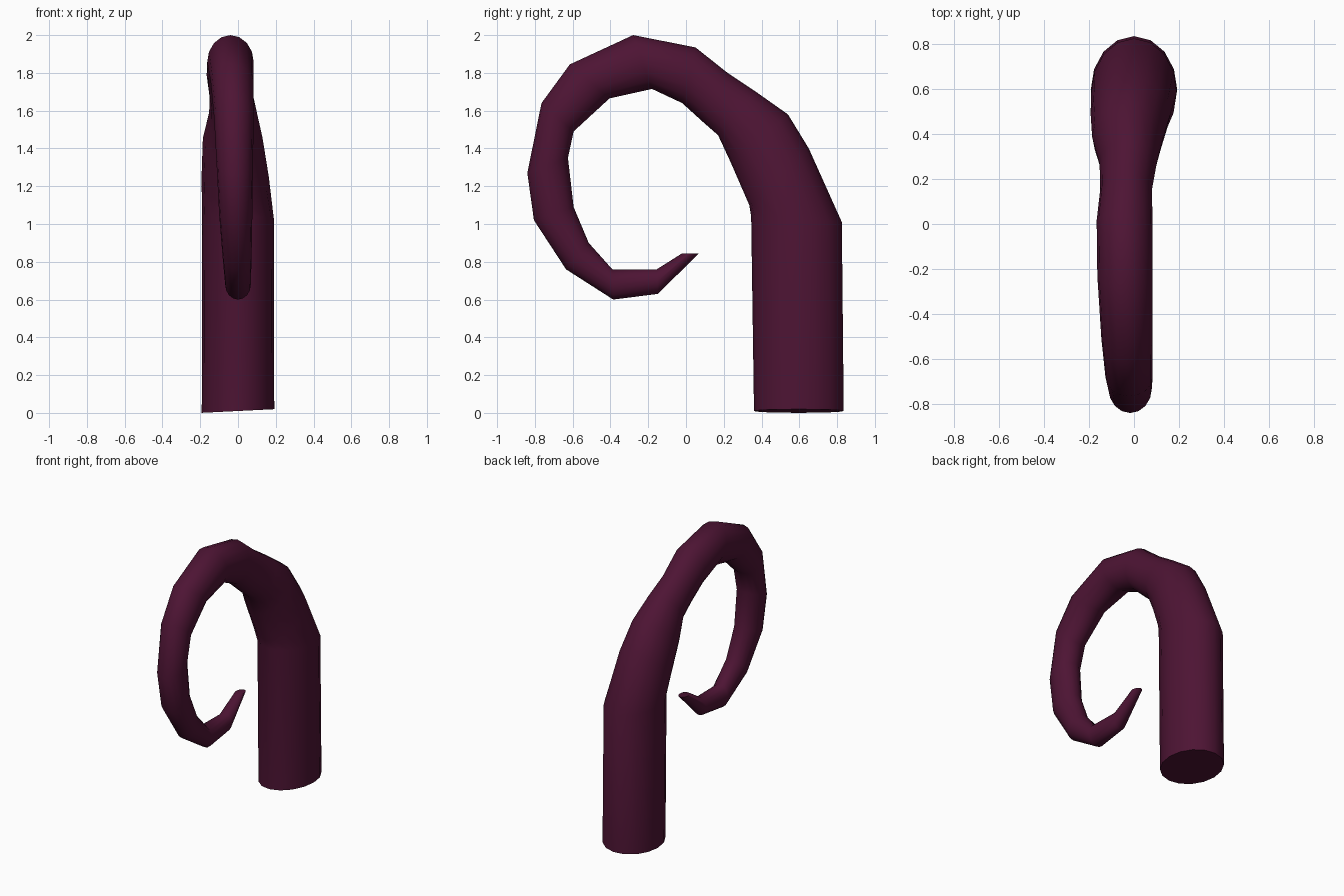
import bpy, bmesh, math
from mathutils import Vector

if "Cube" in bpy.data.objects:
    bpy.data.objects.remove(bpy.data.objects["Cube"])

SIDES = 16
# Each ring: outer edge (y, z), inner edge (y, z), x centre, x half-width
RINGS = [
    (0.835, 0.01, 0.36, 0.01, 0.0, 0.192),
    (0.825, 1.01, 0.345, 1.04, 0.0, 0.19),
    (0.65, 1.40, 0.335, 1.10, -0.015, 0.178),
    (0.54, 1.58, 0.235, 1.33, -0.028, 0.158),
    (0.37, 1.70, 0.17, 1.47, -0.026, 0.127),
    (0.22, 1.80, 0.09, 1.54, -0.035, 0.115),
    (0.05, 1.935, -0.02, 1.64, -0.042, 0.124),
    (-0.28, 2.0, -0.18, 1.715, -0.04, 0.123),
    (-0.615, 1.845, -0.405, 1.665, -0.031, 0.114),
    (-0.765, 1.64, -0.595, 1.49, -0.022, 0.105),
    (-0.84, 1.27, -0.625, 1.35, -0.017, 0.096),
    (-0.805, 1.02, -0.595, 1.09, -0.012, 0.088),
    (-0.635, 0.76, -0.515, 0.90, -0.005, 0.077),
    (-0.385, 0.60, -0.39, 0.76, 0.0, 0.068),
    (-0.15, 0.63, -0.155, 0.76, 0.0, 0.055),
    (0.07, 0.845, -0.02, 0.845, 0.0, 0.032),
]

bm = bmesh.new()
loops = []
for n, (oy, oz, iy, iz, cx, hw) in enumerate(RINGS):
    outer, inner = Vector((cx, oy, oz)), Vector((cx, iy, iz))
    mid, half = (outer + inner) / 2, (outer - inner) / 2
    ring = []
    for k in range(SIDES):
        a = 2 * math.pi * k / SIDES
        p = mid + half * math.cos(a) + Vector((hw * math.sin(a), 0, 0))
        if n == 0:
            p.z += 0.05 * p.x  # base is cut at a slight slant
        ring.append(bm.verts.new(p))
    loops.append(ring)

# Skin between rings, then close both ends
for a, b in zip(loops, loops[1:]):
    for k in range(SIDES):
        j = (k + 1) % SIDES
        bm.faces.new((a[k], a[j], b[j], b[k]))
bm.faces.new(loops[0])
bm.faces.new(loops[-1])
bmesh.ops.recalc_face_normals(bm, faces=bm.faces)

mesh = bpy.data.meshes.new("tentacle")
bm.to_mesh(mesh)
bm.free()
tentacle = bpy.data.objects.new("tentacle", mesh)
bpy.context.collection.objects.link(tentacle)

mat = bpy.data.materials.new("dark_maroon")
mat.diffuse_color = (0.075, 0.007, 0.034, 1)
mat.use_nodes = True
mat.node_tree.nodes["Principled BSDF"].inputs["Base Color"].default_value = mat.diffuse_color
mesh.materials.append(mat)

# Smooth sides with crisp end caps
bpy.context.view_layer.objects.active = tentacle
tentacle.select_set(True)
bpy.ops.object.shade_smooth_by_angle(angle=math.radians(60))
